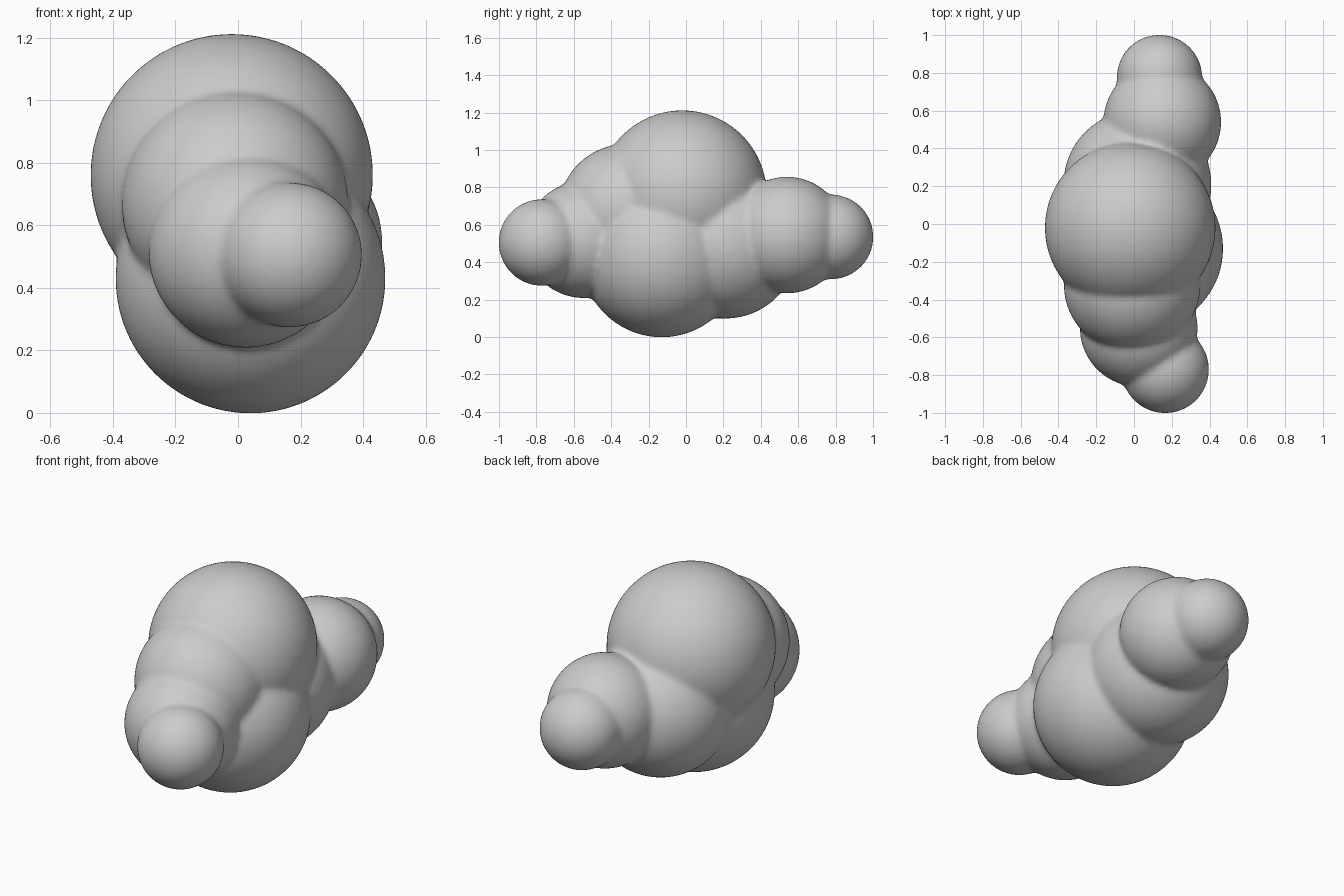
import bpy, bmesh
from mathutils import Matrix

if "Cube" in bpy.data.objects:
    bpy.data.objects.remove(bpy.data.objects["Cube"])

# Puffs of the cloud: x, y, z, radius
puffs = [
    (-0.02, -0.02, 0.76, 0.45),   # crown
    (0.04, -0.13, 0.43, 0.43),    # belly
    (-0.01, -0.32, 0.67, 0.36),   # front shoulder
    (0.025, -0.55, 0.52, 0.31),   # front lobe
    (0.165, -0.77, 0.505, 0.23),  # front tip
    (0.018, 0.21, 0.49, 0.39),    # back shoulder
    (0.15, 0.54, 0.545, 0.31),    # back lobe
    (0.135, 0.775, 0.535, 0.225), # back tip
]

bm = bmesh.new()
for x, y, z, r in puffs:
    bmesh.ops.create_icosphere(bm, subdivisions=5, radius=r + 0.002,
                               matrix=Matrix.Translation((x, y, z)))
mesh = bpy.data.meshes.new("cloud")
bm.to_mesh(mesh)
bm.free()
cloud = bpy.data.objects.new("cloud", mesh)
bpy.context.collection.objects.link(cloud)

# Fuse the puffs into one skin and soften the creases
fuse = cloud.modifiers.new("fuse", 'REMESH')
fuse.mode = 'VOXEL'
fuse.voxel_size = 0.014
fuse.use_smooth_shade = True
soften = cloud.modifiers.new("soften", 'SMOOTH')
soften.factor = 0.5
soften.iterations = 14
for p in mesh.polygons:
    p.use_smooth = True
